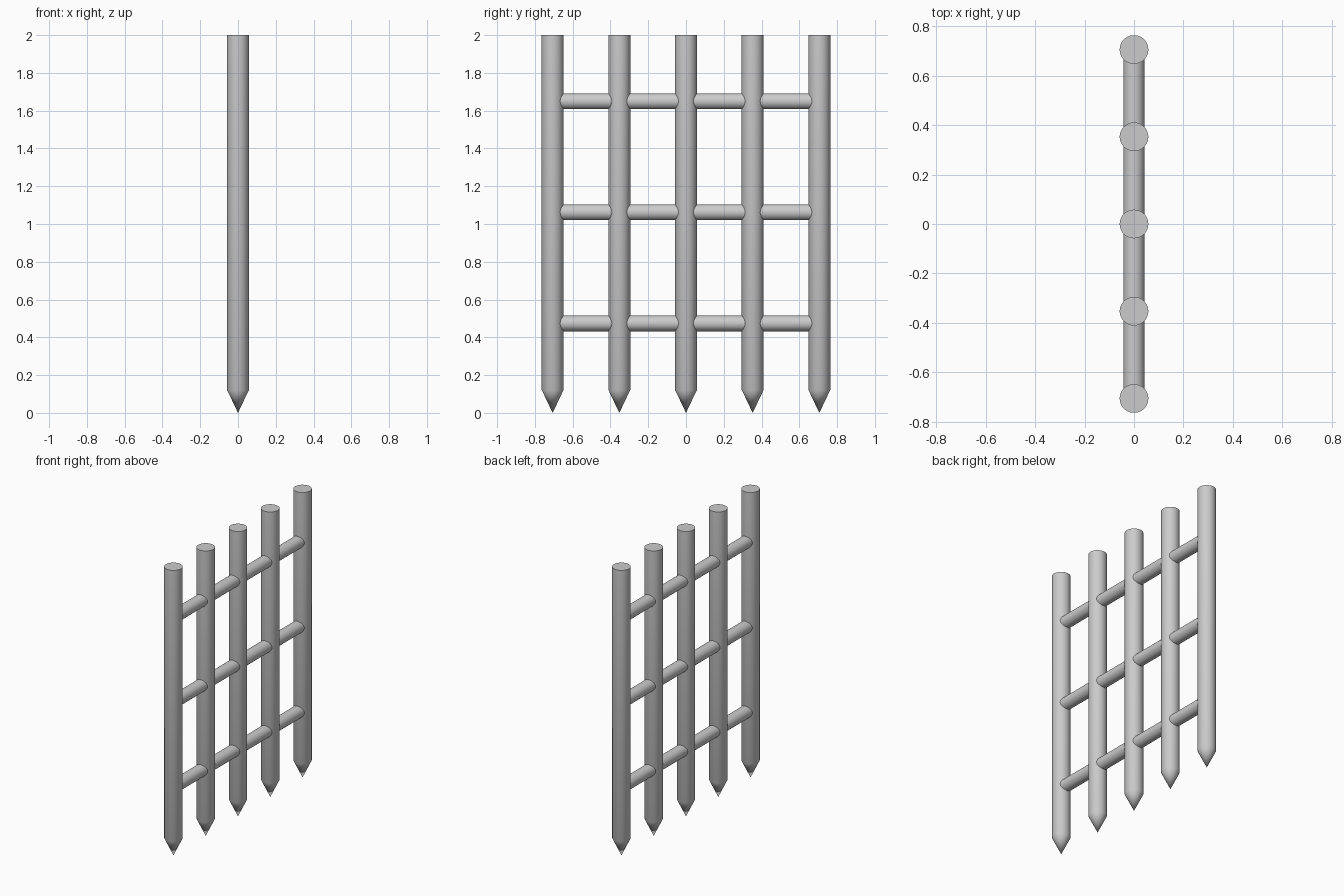
import bpy
import math

if "Cube" in bpy.data.objects:
    bpy.data.objects.remove(bpy.data.objects["Cube"])

POST_R, RAIL_R, TIP_H, TOP = 0.058, 0.042, 0.122, 2.0
SPACING = 0.353
SIDES = 48


def smooth(obj):
    bpy.ops.object.select_all(action='DESELECT')
    obj.select_set(True)
    bpy.context.view_layer.objects.active = obj
    bpy.ops.object.shade_smooth_by_angle(angle=math.radians(30))


# Sharpened stake: conical tip and flat-topped shaft in one closed mesh
def make_post(name, y):
    rings = [[(POST_R * math.cos(a), POST_R * math.sin(a), z)
              for a in (2 * math.pi * i / SIDES for i in range(SIDES))]
             for z in (TIP_H, TOP)]
    verts = [(0, 0, 0)] + rings[0] + rings[1]
    faces = [tuple(range(SIDES + 1, 2 * SIDES + 1))]
    for i in range(SIDES):
        a, b = 1 + i, 1 + (i + 1) % SIDES
        faces += [(0, b, a), (a, b, b + SIDES, a + SIDES)]
    mesh = bpy.data.meshes.new(name)
    mesh.from_pydata(verts, [], faces)
    obj = bpy.data.objects.new(name, mesh)
    bpy.context.collection.objects.link(obj)
    obj.location.y = y
    smooth(obj)


# Horizontal rail running through all posts, ending inside the outer ones
def make_rail(name, z):
    bpy.ops.mesh.primitive_cylinder_add(
        vertices=SIDES, radius=RAIL_R, depth=4 * SPACING,
        location=(0, 0, z), rotation=(math.pi / 2, 0, 0))
    obj = bpy.context.object
    obj.name = name
    smooth(obj)


for i in range(5):
    make_post(f"post_{i + 1}", (i - 2) * SPACING)

for name, z in (("lower_rail", 0.474), ("middle_rail", 1.062), ("upper_rail", 1.65)):
    make_rail(name, z)
